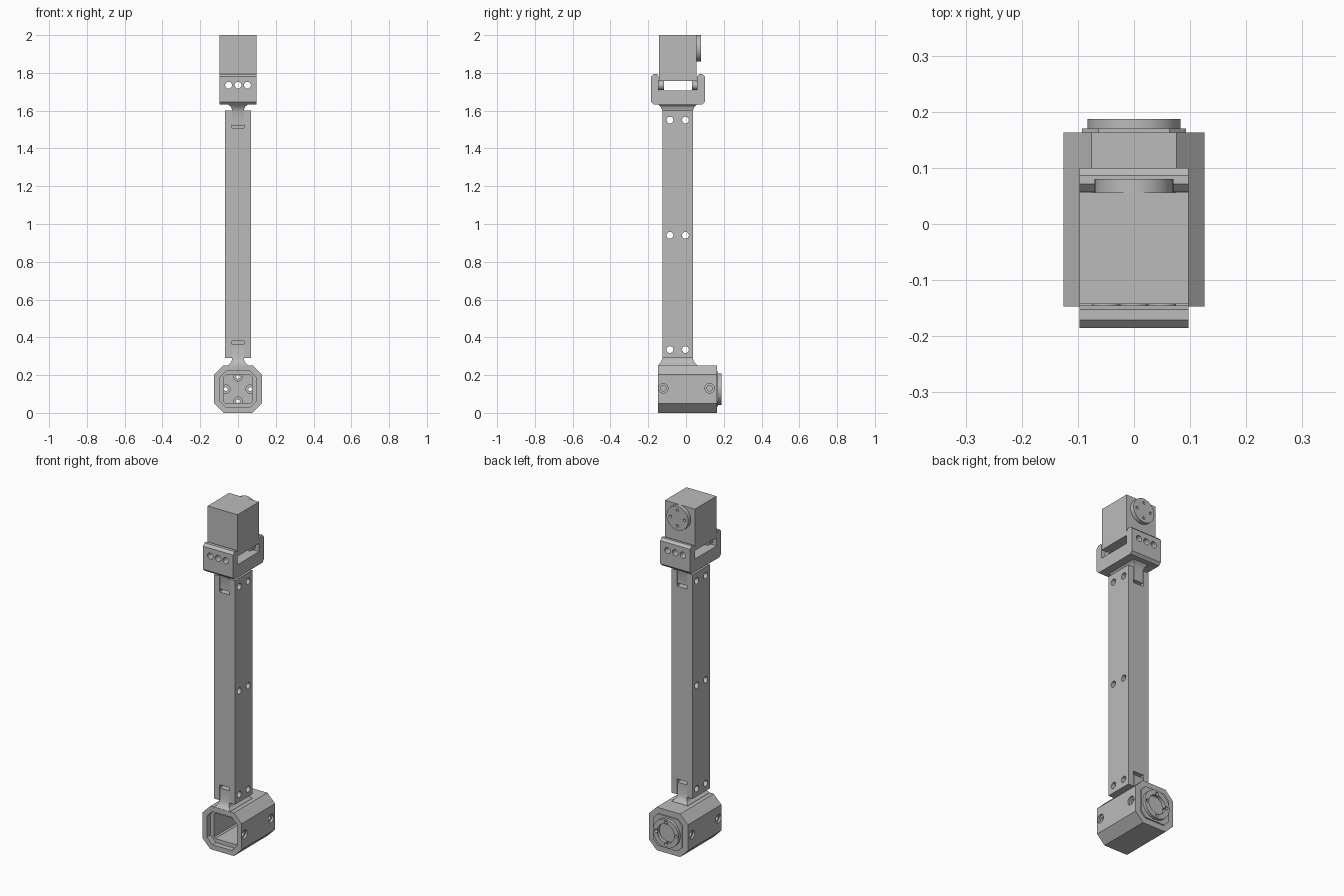
import bpy, bmesh, math
from mathutils import Matrix, Vector

if "Cube" in bpy.data.objects:
    bpy.data.objects.remove(bpy.data.objects["Cube"])

grey = bpy.data.materials.new("plain grey")
grey.diffuse_color = (0.5, 0.5, 0.5, 1)
grey.use_nodes = True
grey.node_tree.nodes["Principled BSDF"].inputs["Base Color"].default_value = grey.diffuse_color


def finish(bm, name):
    bmesh.ops.recalc_face_normals(bm, faces=bm.faces)
    me = bpy.data.meshes.new(name)
    bm.to_mesh(me)
    bm.free()
    ob = bpy.data.objects.new(name, me)
    bpy.context.collection.objects.link(ob)
    me.materials.append(grey)
    return ob


def loft(name, rings):
    """Skin a list of rings with equal point counts, closed at both ends."""
    bm = bmesh.new()
    vs = [[bm.verts.new(p) for p in r] for r in rings]
    n = len(vs[0])
    bm.faces.new(vs[0])
    bm.faces.new(vs[-1])
    for a, b in zip(vs, vs[1:]):
        for i in range(n):
            j = (i + 1) % n
            bm.faces.new((a[i], a[j], b[j], b[i]))
    return finish(bm, name)


def box(name, x0, x1, y0, y1, z0, z1):
    return loft(name, [[(x0, y0, z), (x1, y0, z), (x1, y1, z), (x0, y1, z)] for z in (z0, z1)])


def cyl(name, axis, centre, r, length, seg=32):
    bm = bmesh.new()
    rot = Vector((0, 0, 1)).rotation_difference(Vector(axis)).to_matrix().to_4x4()
    bmesh.ops.create_cone(bm, cap_ends=True, segments=seg, radius1=r, radius2=r,
                          depth=length, matrix=Matrix.Translation(centre) @ rot)
    return finish(bm, name)


def octagon(name, h, c, y0, y1, zc):
    """Square of half size h with corners cut by c, pushed along y."""
    k = h - c
    pts = [(h, -k), (h, k), (k, h), (-k, h), (-h, k), (-h, -k), (-k, -h), (k, -h)]
    return loft(name, [[(x, y, zc + z) for x, z in pts] for y in (y0, y1)])


def boolean(ob, others, op='DIFFERENCE'):
    for o in others:
        o.hide_render = True
        m = ob.modifiers.new("b", 'BOOLEAN')
        m.operation, m.solver, m.object = op, 'EXACT', o
        bpy.context.view_layer.objects.active = ob
        bpy.ops.object.modifier_apply(modifier=m.name)
        bpy.data.objects.remove(o, do_unlink=True)


X, Y = (1, 0, 0), (0, 1, 0)
ZB = 0.126

# lower housing: chamfered block, back plate and round flange
housing = octagon("lower_housing", 0.126, 0.05, -0.147, 0.163, ZB)
boolean(housing, [octagon("plate", 0.093, 0.03, 0.15, 0.170, ZB),
                  cyl("flange", Y, (0, 0.167, ZB), 0.083, 0.04, 48)], 'UNION')
cuts = [octagon("mouth", 0.097, 0.035, -0.2, -0.115, ZB),
        octagon("cavity", 0.074, 0.008, -0.13, 0.12, ZB),
        cyl("flange_recess", Y, (0, 0.187, ZB), 0.055, 0.04, 40)]
for i in range(4):
    a = i * math.pi / 2
    x, z = 0.064 * math.cos(a), ZB + 0.064 * math.sin(a)
    cuts.append(cyl("bolt", Y, (x, 0.15, z), 0.010, 0.2, 16))
    cuts.append(cyl("bolt_seat", Y, (x, 0.115, z), 0.022, 0.04, 24))
for s in (-1, 1):
    for y in (-0.12, 0.125):
        cuts.append(cyl("side_seat", X, (s * 0.126, y, ZB + 0.004), 0.025, 0.024, 24))
        cuts.append(cyl("side_hole", X, (s * 0.126, y, ZB + 0.004), 0.014, 0.05, 20))
boolean(housing, cuts)

# long beam with end notches, end pockets and cross holes
beam = box("long_beam", -0.068, 0.068, -0.125, 0.036, 0.29, 1.6)
cuts = [box("notch", -0.033, 0.033, -0.2, 0.1, 0.2, 0.362),
        box("notch", -0.033, 0.033, -0.2, 0.1, 1.525, 1.7)]
for z0, z1 in ((0.35, 0.38), (1.507, 1.54)):
    cuts.append(box("pocket", -0.033, 0.033, -0.2, -0.085, z0, z1))
    cuts.append(box("pocket", -0.033, 0.033, -0.004, 0.1, z0, z1))
hole_spots = [(y, z) for y in (-0.085, -0.003) for z in (0.335, 0.94, 1.55)]
cuts += [cyl("hole", X, (0, y, z), 0.018, 0.4, 24) for y, z in hole_spots]
boolean(beam, cuts)


# flared necks whose tongues fill the beam notches
def neck(name, base, d, end):
    rows = [(base - d * 0.005, 0.054, 0.022), (base + d * 0.004, 0.050, 0.020),
            (base + d * 0.014, 0.038, 0.010), (base + d * 0.028, 0.032, 0.003),
            (base + d * 0.040, 0.031, -0.001), (end, 0.031, -0.001)]
    ob = loft(name, [[(-h, -0.125 - g, z), (h, -0.125 - g, z),
                      (h, 0.036 + g, z), (-h, 0.036 + g, z)] for z, h, g in rows])
    boolean(ob, [cyl("hole", X, (0, y, z), 0.018, 0.4, 24)
                 for y, z in hole_spots if abs(z - base) < 0.2])


neck("lower_neck", 0.252, 1, 0.361)
neck("upper_neck", 1.635, -1, 1.526)

# U-shaped bracket from a side profile, with bolt bosses inside the arms
c = 0.014
prof = [(-0.185 + c, 1.632), (0.1 - c, 1.632), (0.1, 1.632 + c), (0.1, 1.795 - c),
        (0.1 - c, 1.795), (0.057 + c, 1.795), (0.057, 1.795 - c), (0.057, 1.708),
        (-0.145, 1.708), (-0.145, 1.795 - c), (-0.145 - c / 2, 1.795),
        (-0.185 + c, 1.795), (-0.185, 1.795 - c), (-0.185, 1.632 + c)]
bracket = loft("upper_bracket", [[(x, y, z) for y, z in prof] for x in (-0.097, 0.097)])
boolean(bracket, [cyl("boss", Y, (x, y, 1.735), 0.025, 0.045, 24)
                  for x in (-0.05, 0, 0.05) for y in (-0.139, 0.053)], 'UNION')
boolean(bracket, [cyl("hole", Y, (x, 0, 1.735), 0.018, 0.6, 24) for x in (-0.05, 0, 0.05)])

# upper motor block and its drilled output disc
box("motor_block", -0.097, 0.097, -0.143, 0.056, 1.757, 2.0)
disc = cyl("output_disc", Y, (0, 0.066, 1.93), 0.07, 0.028, 48)
boolean(disc, [cyl("hole", Y, (0.045 * math.cos(a), 0.08, 1.93 + 0.045 * math.sin(a)), 0.008, 0.03, 16)
               for a in (0, math.pi / 2, math.pi, 1.5 * math.pi)])

# smooth round surfaces, keep hard edges
bpy.ops.object.select_all(action='SELECT')
bpy.ops.object.shade_smooth_by_angle(angle=math.radians(25))
